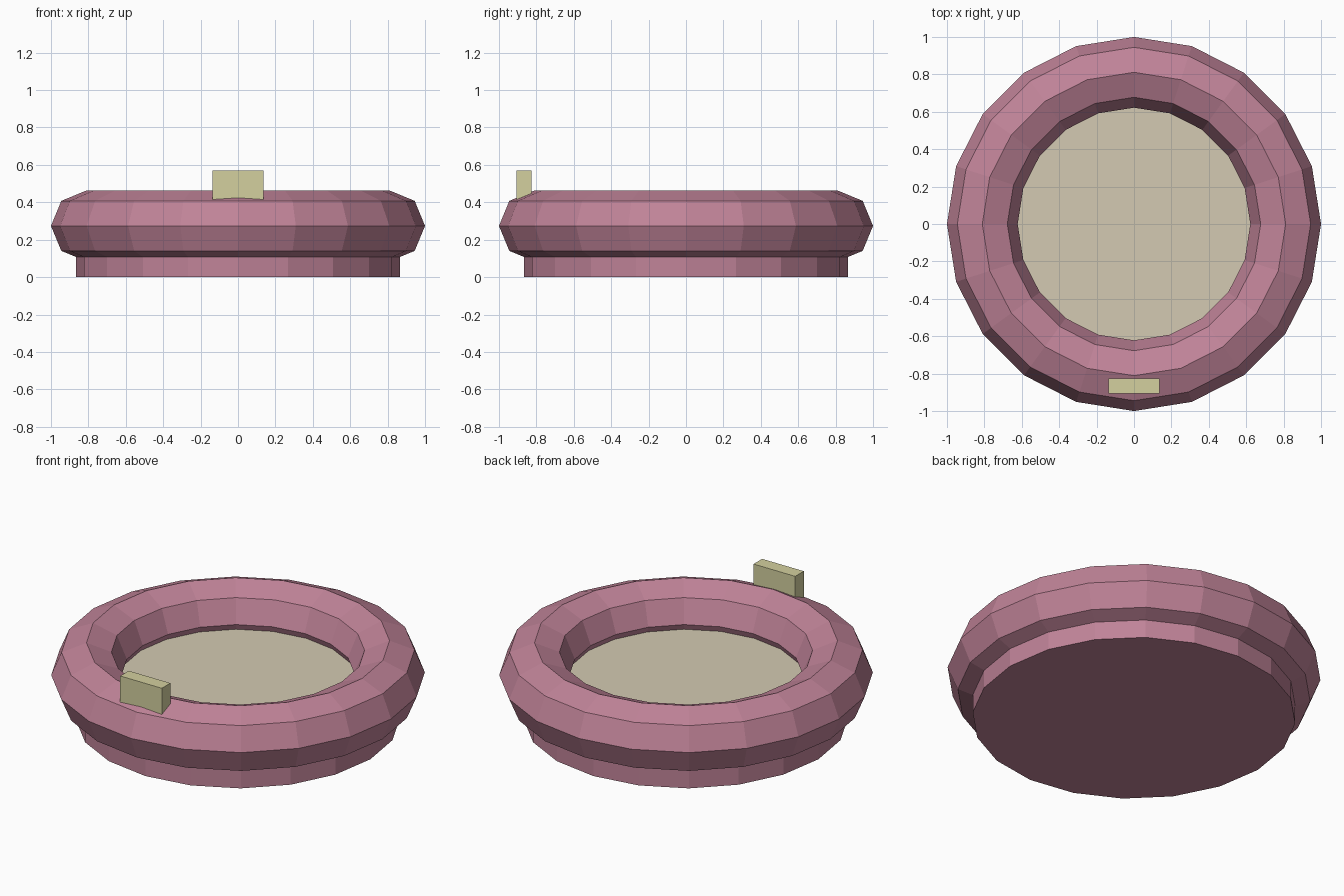
import bpy
import math

if "Cube" in bpy.data.objects:
    bpy.data.objects.remove(bpy.data.objects["Cube"])

SIDES = 20


def srgb(r, g, b):
    def lin(c):
        c /= 255
        return c / 12.92 if c <= 0.04045 else ((c + 0.055) / 1.055) ** 2.4
    return (lin(r), lin(g), lin(b), 1.0)


def material(name, rgb):
    m = bpy.data.materials.new(name)
    m.diffuse_color = srgb(*rgb)
    m.use_nodes = True
    m.node_tree.nodes["Principled BSDF"].inputs["Base Color"].default_value = m.diffuse_color
    return m


def finish(name, mat):
    ob = bpy.context.object
    ob.name = name
    ob.data.materials.append(mat)
    return ob


def cylinder(name, radius, z0, z1, mat):
    # rotated so that a corner lies on each axis
    bpy.ops.mesh.primitive_cylinder_add(vertices=SIDES, radius=radius, depth=z1 - z0,
                                        location=(0, 0, (z0 + z1) / 2))
    return finish(name, mat)


pink = material("dusty pink", (192, 131, 152))
cream = material("cream", (212, 208, 159))
pale = material("pale beige", (212, 202, 178))

# Chunky ring
bpy.ops.mesh.primitive_torus_add(major_segments=SIDES, minor_segments=8,
                                 major_radius=0.811, minor_radius=0.189,
                                 location=(0, 0, 0.274))
finish("ring", pink)

# Foot under the ring
cylinder("base", 0.865, 0.0, 0.2, pink)

# Flat inlay inside the ring
cylinder("inlay_disc", 0.69, 0.2, 0.24, pale)

# Small upright tab at the front
bpy.ops.mesh.primitive_cube_add(size=1, location=(0, -0.865, 0.47))
bpy.context.object.scale = (0.272, 0.08, 0.2)
finish("front_tab", cream)
